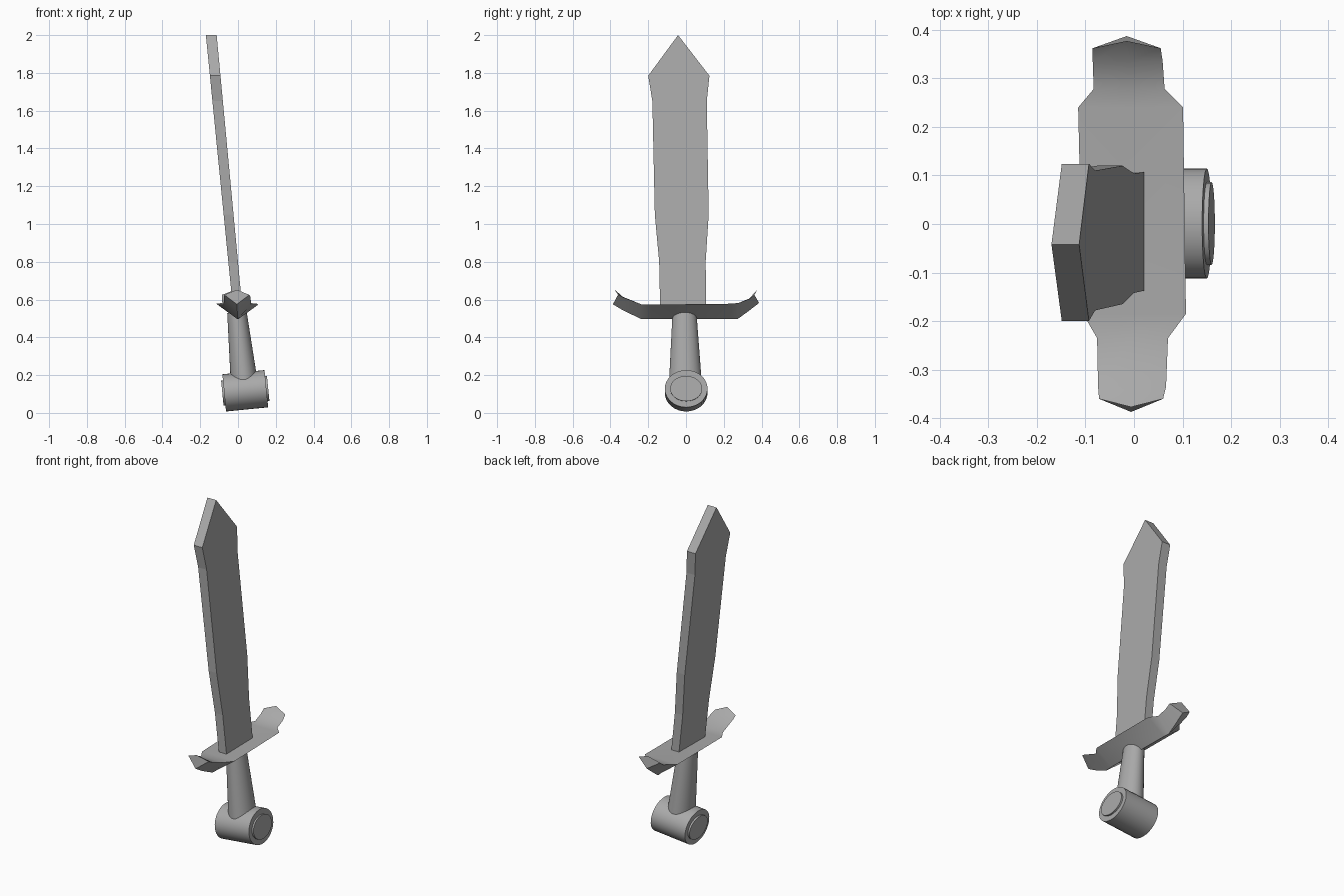
import bpy, bmesh, math
from mathutils import Vector

if "Cube" in bpy.data.objects:
    bpy.data.objects.remove(bpy.data.objects["Cube"])

steel = bpy.data.materials.new("grey_steel")
steel.diffuse_color = (0.4, 0.4, 0.4, 1)
steel.use_nodes = True
steel.node_tree.nodes["Principled BSDF"].inputs["Base Color"].default_value = steel.diffuse_color


def finish(name, bm, smooth=None):
    bmesh.ops.recalc_face_normals(bm, faces=bm.faces)
    mesh = bpy.data.meshes.new(name)
    bm.to_mesh(mesh)
    bm.free()
    mesh.materials.append(steel)
    ob = bpy.data.objects.new(name, mesh)
    bpy.context.collection.objects.link(ob)
    if smooth:
        bpy.ops.object.select_all(action='DESELECT')
        ob.select_set(True)
        bpy.context.view_layer.objects.active = ob
        bpy.ops.object.shade_smooth_by_angle(angle=math.radians(smooth))
    return ob


def loft(name, rings, smooth=None):
    """Skin a list of equal-length closed rings and cap both ends."""
    bm = bmesh.new()
    loops = [[bm.verts.new(p) for p in r] for r in rings]
    n = len(rings[0])
    for a, b in zip(loops, loops[1:]):
        for i in range(n):
            j = (i + 1) % n
            bm.faces.new((a[i], a[j], b[j], b[i]))
    bm.faces.new(loops[0])
    bm.faces.new(loops[-1])
    return finish(name, bm, smooth)


def ellipse(centre, u, v, n=32):
    c, u, v = Vector(centre), Vector(u), Vector(v)
    return [c + u * math.cos(2 * math.pi * i / n) + v * math.sin(2 * math.pi * i / n)
            for i in range(n)]


# Blade: leaf outline (y, z) leaning towards -x, with two flat sides
outline = [(-0.137, 0.56), (-0.142, 0.80), (-0.165, 1.05), (-0.178, 1.65),
           (-0.20, 1.785), (-0.042, 2.0), (0.124, 1.785), (0.11, 1.65),
           (0.12, 1.05), (0.104, 0.80), (0.107, 0.56)]
loft("blade", [[(-0.17 + (2 - z) * 0.099, y, z) for y, z in outline],
               [(-0.113 + (2 - z) * 0.094, y, z) for y, z in outline]])

# Guard: triangular section with a keel below, ends curling upward
# y top, x centre, half width, z edge, z top middle, y keel, z keel
stations = [(-0.36, -0.006, 0.066, 0.625, 0.652, -0.387, 0.575),
            (-0.335, -0.004, 0.070, 0.613, 0.615, -0.33, 0.541),
            (-0.235, -0.003, 0.073, 0.574, 0.574, -0.235, 0.496),
            (-0.185, 0.001, 0.106, 0.573, 0.573, -0.185, 0.496),
            (0.24, -0.007, 0.108, 0.578, 0.578, 0.24, 0.498),
            (0.278, -0.010, 0.073, 0.582, 0.582, 0.275, 0.498),
            (0.335, -0.013, 0.072, 0.603, 0.605, 0.33, 0.538),
            (0.362, -0.015, 0.070, 0.625, 0.652, 0.387, 0.582)]
rings = []
for k, (y, xc, hw, ze, zt, yk, zk) in enumerate(stations):
    end = k in (0, len(stations) - 1)
    yt = math.copysign(0.377, y) if end else y
    rings.append([(xc - hw, y, ze), (xc, yt, zt), (xc + hw, y, ze), (xc, yk, zk)])
loft("guard", rings, 30)

# Grip: tapered oval handle
loft("grip", [ellipse((0.035, -0.003, 0.14), (0.072, 0, 0.008), (0, 0.088, 0)),
              ellipse((-0.006, -0.008, 0.535), (0.051, 0, 0.006), (0, 0.063, 0))], 30)

# Pommel: tilted crosswise drum with a raised disc on each end
left, right = Vector((-0.073, 0.001, 0.106)), Vector((0.15, 0.001, 0.128))
axis = (right - left).normalized()
up = Vector((-axis.z, 0, axis.x))
side = Vector((0, 1, 0))
loft("pommel", [ellipse(p, side * 0.113, up * 0.099) for p in (left, right)], 30)
for name, p, d in (("pommel_disc_left", left, -axis), ("pommel_disc_right", right, axis)):
    loft(name, [ellipse(p - d * 0.005, side * 0.085, up * 0.067),
                ellipse(p + d * 0.010, side * 0.085, up * 0.067)], 30)
